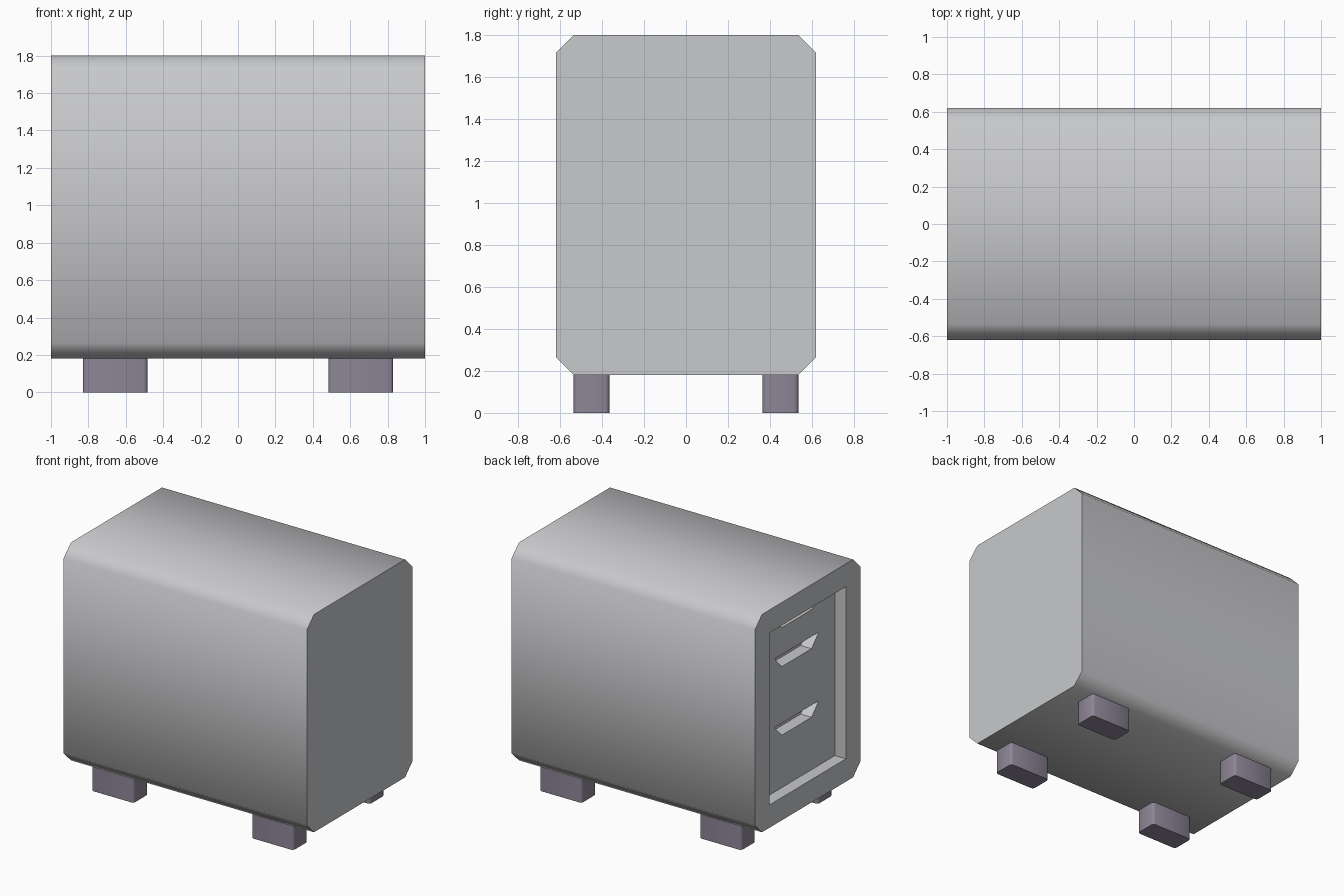
import bpy
import bmesh
import math

if "Cube" in bpy.data.objects:
    bpy.data.objects.remove(bpy.data.objects["Cube"], do_unlink=True)


def make_material(name, rgb):
    mat = bpy.data.materials.new(name)
    mat.use_nodes = True
    mat.diffuse_color = (*rgb, 1)
    mat.node_tree.nodes["Principled BSDF"].inputs["Base Color"].default_value = (*rgb, 1)
    return mat


grey = make_material("light_grey", (0.58, 0.585, 0.6))
purple = make_material("dusty_purple", (0.27, 0.24, 0.31))


def finish(bm, name, mat):
    bmesh.ops.recalc_face_normals(bm, faces=bm.faces)
    mesh = bpy.data.meshes.new(name)
    bm.to_mesh(mesh)
    bm.free()
    obj = bpy.data.objects.new(name, mesh)
    bpy.context.collection.objects.link(obj)
    mesh.materials.append(mat)
    return obj


def prism(name, profile, x0, x1, mat):
    """Extrude a (y, z) outline along x."""
    bm = bmesh.new()
    cap = bm.faces.new([bm.verts.new((x0, y, z)) for y, z in profile])
    ext = bmesh.ops.extrude_face_region(bm, geom=[cap], use_keep_orig=True)
    for v in ext["geom"]:
        if isinstance(v, bmesh.types.BMVert):
            v.co.x = x1
    return finish(bm, name, mat)


def rect(w, z0, z1):
    return [(-w, z0), (w, z0), (w, z1), (-w, z1)]


def smooth(obj):
    bpy.ops.object.select_all(action="DESELECT")
    obj.select_set(True)
    bpy.context.view_layer.objects.active = obj
    bpy.ops.object.shade_smooth_by_angle(angle=math.radians(55))


# Cabinet shell: chamfered block, hollow from the drawer end
half, base, top, cut = 0.62, 0.18, 1.8, 0.085
right_side = [(half - cut, base), (half, base + cut), (half, top - cut), (half - cut, top)]
shell = prism("cabinet_shell", right_side + [(-y, z) for y, z in reversed(right_side)],
              -1, 1, grey)
open_w, open_bottom, open_top = 0.45, 0.35, 1.63
cutter = prism("opening_cutter", rect(open_w, open_bottom, open_top), -1.1, 0.85, grey)
cutter.hide_render = True
cavity = shell.modifiers.new("opening", "BOOLEAN")
cavity.object = cutter
cavity.solver = "EXACT"
bpy.context.view_layer.objects.active = shell
bpy.ops.object.modifier_apply(modifier=cavity.name)
bpy.data.objects.remove(cutter, do_unlink=True)
smooth(shell)

# Drawers: notched fronts with open trays behind them
front_x, back_x, wall = -0.91, -0.82, 0.03
levels = [open_bottom, 0.83, 1.34, open_top]
for label, z0, z1 in zip(("lower", "middle", "upper"), levels, levels[1:]):
    notch = [(0.26, z1), (0.175, z1 - 0.09), (-0.175, z1 - 0.09), (-0.26, z1)]
    outline = [(-open_w, z0), (open_w, z0), (open_w, z1)] + notch + [(-open_w, z1)]
    prism(label + "_drawer_front", outline, front_x, back_x, grey)
    w, rim = open_w - 0.005, z1 - 0.03
    inner = w - wall
    tray = [(-w, z0 + 0.005), (w, z0 + 0.005), (w, rim), (inner, rim),
            (inner, z0 + wall), (-inner, z0 + wall), (-inner, rim), (-w, rim)]
    prism(label + "_drawer_tray", tray, back_x, 0.8, purple)
    prism(label + "_drawer_back", rect(inner, z0 + wall, rim), 0.77, 0.8, purple)

# Feet: short blocks with softened upright edges
for x_label, sx in (("left", 1), ("right", -1)):
    for y_label, sy in (("front", -1), ("back", 1)):
        bm = bmesh.new()
        bmesh.ops.create_cube(bm, size=1)
        for v in bm.verts:
            v.co.x = v.co.x * 0.345 + sx * 0.657
            v.co.y = v.co.y * 0.17 + sy * 0.45
            v.co.z = (v.co.z + 0.5) * base
        upright = [e for e in bm.edges if abs(e.verts[0].co.z - e.verts[1].co.z) > 0.1]
        bmesh.ops.bevel(bm, geom=upright, offset=0.018, segments=2, profile=0.5,
                        affect="EDGES")
        smooth(finish(bm, f"{y_label}_{x_label}_foot", purple))
